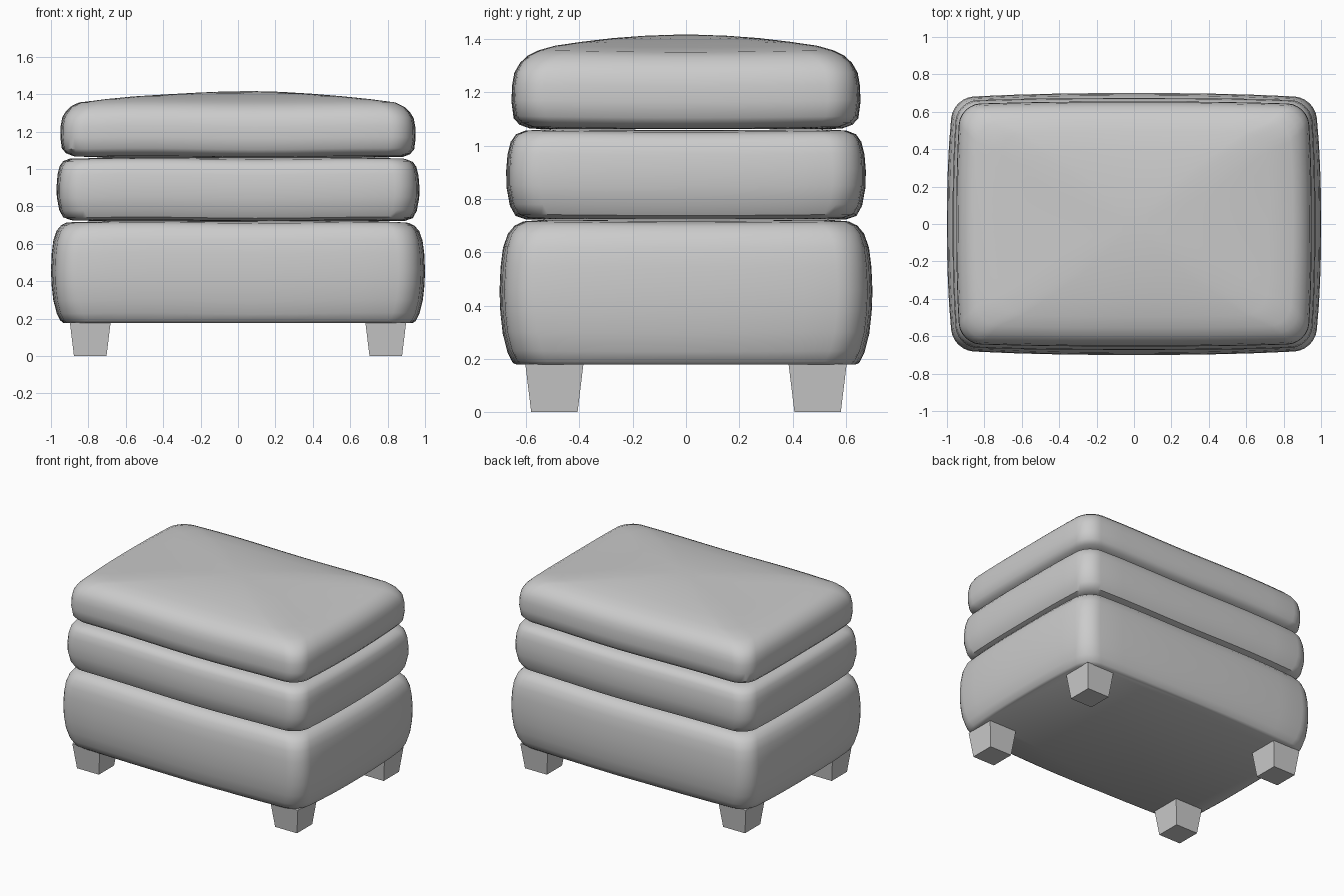
import bpy, bmesh, math

if "Cube" in bpy.data.objects:
    bpy.data.objects.remove(bpy.data.objects["Cube"])


def outline(hx, hy, r, bulge):
    """Rounded rectangle with slightly bowed sides."""
    pts = []
    n_corner, n_side = 6, 9
    corners = [(1, 1, 0), (-1, 1, 90), (-1, -1, 180), (1, -1, 270)]
    arcs = []
    for sx, sy, a0 in corners:
        cx, cy = sx * (hx - r), sy * (hy - r)
        arcs.append([(cx + r * math.cos(math.radians(a0 + 90 * i / n_corner)),
                      cy + r * math.sin(math.radians(a0 + 90 * i / n_corner)))
                     for i in range(n_corner + 1)])
    for k, arc in enumerate(arcs):
        pts += arc
        (x0, y0), (x1, y1) = arc[-1], arcs[(k + 1) % 4][0]
        for i in range(1, n_side):
            t = i / n_side
            pts.append((x0 + (x1 - x0) * t, y0 + (y1 - y0) * t))
    return [(x * (1 - bulge * abs(y / hy) ** 2.5), y * (1 - bulge * abs(x / hx) ** 2.5))
            for x, y in pts]


def cushion(name, hx, hy, profile, bulge=0.035, r=0.11, wave=0.004):
    """Loft of outlines; profile holds (z, inset) pairs from bottom to top."""
    bm = bmesh.new()
    rings = []
    for k, (z, inset) in enumerate(profile):
        ax, ay = hx - inset, hy - inset
        # wide insets follow the proportions of the cushion, so the dome closes evenly
        if inset > 0.1:
            ax = hx * ay / hy
        rad = min(r, 0.4 * ay)
        w = wave if k else 0
        rings.append([bm.verts.new((x, y, z + w * (math.sin(5 * x + 1) * math.cos(4 * y) - 0.5)))
                      for x, y in outline(ax, ay, rad, bulge)])
    for a, b in zip(rings, rings[1:]):
        n = len(a)
        for i in range(n):
            j = (i + 1) % n
            bm.faces.new((a[i], a[j], b[j], b[i]))
    bm.faces.new(rings[0][::-1])
    bm.faces.new(rings[-1])
    return finish(name, bm, True)


def finish(name, bm, smooth):
    bmesh.ops.recalc_face_normals(bm, faces=bm.faces)
    me = bpy.data.meshes.new(name)
    bm.to_mesh(me)
    bm.free()
    ob = bpy.data.objects.new(name, me)
    bpy.context.collection.objects.link(ob)
    if smooth:
        bpy.ops.object.select_all(action='DESELECT')
        bpy.context.view_layer.objects.active = ob
        ob.select_set(True)
        bpy.ops.object.shade_smooth_by_angle(angle=math.radians(40))
    return ob


# Upholstered base
cushion("base", 1.0, 0.70, [
    (0.178, 0.065), (0.19, 0.05), (0.23, 0.03), (0.30, 0.012), (0.38, 0.003),
    (0.46, 0.0), (0.55, 0.004), (0.62, 0.013), (0.67, 0.03), (0.70, 0.055),
    (0.715, 0.085), (0.722, 0.16)])

# Middle cushion
cushion("middle_cushion", 0.97, 0.675, [
    (0.722, 0.15), (0.728, 0.075), (0.742, 0.035), (0.78, 0.014), (0.85, 0.001),
    (0.91, 0.0), (0.97, 0.005), (1.015, 0.016), (1.042, 0.035), (1.056, 0.07),
    (1.062, 0.16)], bulge=0.025)

# Domed top cushion
cushion("top_cushion", 0.95, 0.655, [
    (1.062, 0.15), (1.07, 0.07), (1.085, 0.03), (1.11, 0.008), (1.17, 0.0),
    (1.23, 0.002), (1.275, 0.01), (1.31, 0.03), (1.338, 0.06), (1.358, 0.10),
    (1.376, 0.16), (1.392, 0.26), (1.404, 0.38), (1.411, 0.50), (1.414, 0.60)],
    bulge=0.022, wave=0.005)

# Tapered feet
for sx, side in ((-1, "left"), (1, "right")):
    for sy, end in ((-1, "front"), (1, "back")):
        bm = bmesh.new()
        bmesh.ops.create_cube(bm, size=2)
        for v in bm.verts:
            top = v.co.z > 0
            h = 0.109 if top else 0.087
            v.co = (sx * 0.79 + v.co.x * h, sy * 0.494 + v.co.y * h, 0.18 if top else 0)
        finish(f"{end}_{side}_foot", bm, False)
